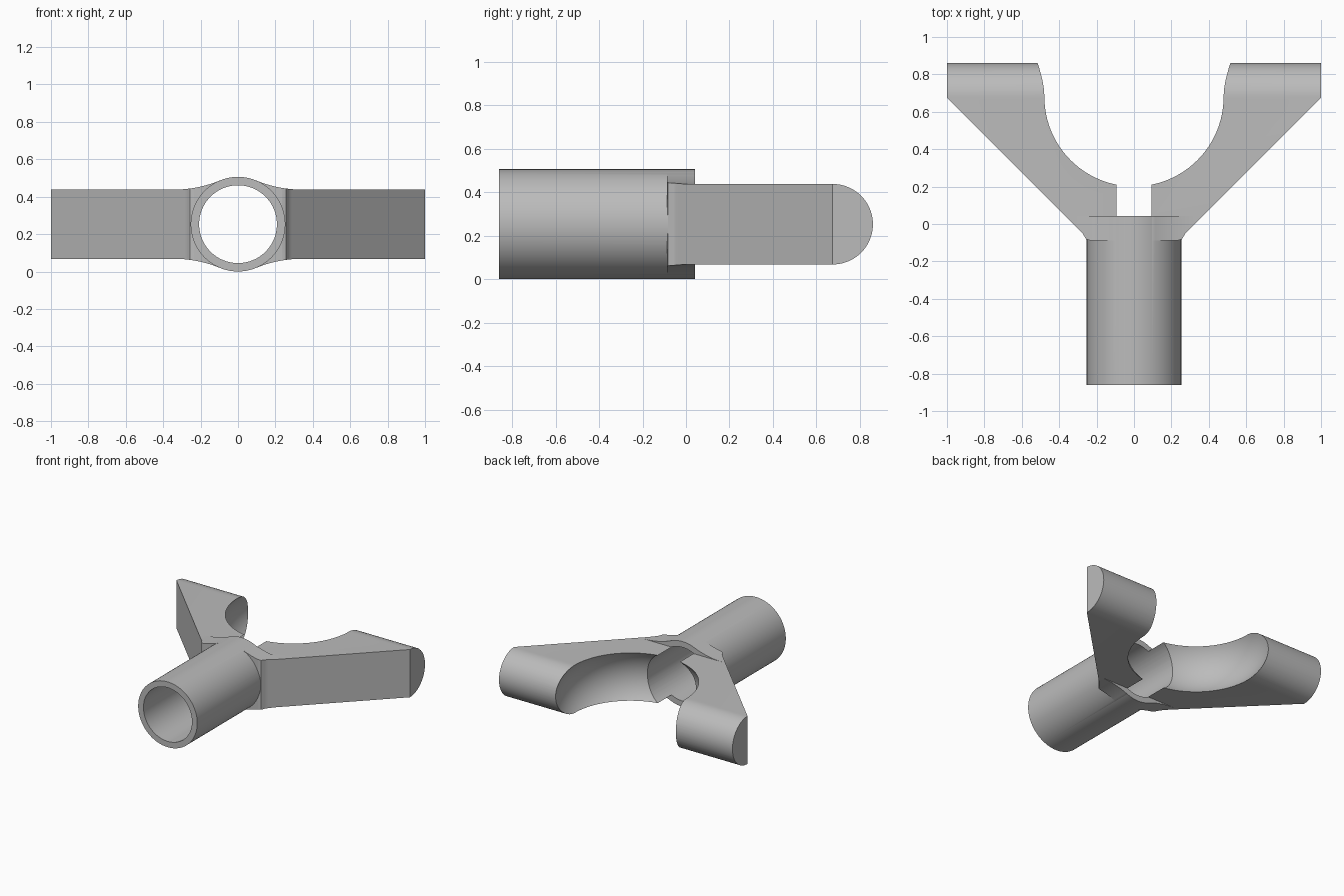
import bpy, bmesh
from math import sin, cos, pi, sqrt, atan2, radians
from mathutils import Vector

cube = bpy.data.objects.get("Cube")
if cube:
    bpy.data.objects.remove(cube, do_unlink=True)

MID = 0.253      # height of the tube axis
R_OUT, R_IN = 0.253, 0.208
HALF = 0.185     # half thickness of the arms
FRONT, TUBE_END, ROUND_Y = -0.86, 0.042, 0.675

grey = bpy.data.materials.new("light grey")
grey.use_nodes = True
colour = (0.5, 0.5, 0.5, 1)
grey.diffuse_color = colour
grey.node_tree.nodes["Principled BSDF"].inputs["Base Color"].default_value = colour


def make(name, bm):
    bmesh.ops.recalc_face_normals(bm, faces=bm.faces)
    mesh = bpy.data.meshes.new(name)
    bm.to_mesh(mesh)
    bm.free()
    mesh.materials.append(grey)
    ob = bpy.data.objects.new(name, mesh)
    bpy.context.collection.objects.link(ob)
    return ob


def prism(name, points, place, lo, hi):
    """Extrude a 2D outline from lo to hi; place maps (a, b, depth) to 3D."""
    bm = bmesh.new()
    face = bm.faces.new([bm.verts.new(place(a, b, lo)) for a, b in points])
    out = bmesh.ops.extrude_face_region(bm, geom=[face], use_keep_orig=True)
    shift = Vector(place(0, 0, hi)) - Vector(place(0, 0, lo))
    verts = [v for v in out["geom"] if isinstance(v, bmesh.types.BMVert)]
    bmesh.ops.translate(bm, verts=verts, vec=shift)
    return make(name, bm)


def along_x(a, b, d):
    return (d, a, MID + b)


def along_y(a, b, d):
    return (a, d, MID + b)


def along_z(a, b, d):
    return (a, b, d)


def arc(cx, cy, r, start, end, steps):
    angles = [start + (end - start) * i / steps for i in range(steps + 1)]
    return [(cx + r * cos(t), cy + r * sin(t)) for t in angles]


def combine(body, tool, operation):
    mod = body.modifiers.new(operation.lower(), "BOOLEAN")
    mod.operation, mod.object, mod.solver = operation, tool, "EXACT"
    bpy.context.view_layer.objects.active = body
    bpy.ops.object.modifier_apply(modifier=mod.name)
    bpy.data.objects.remove(tool, do_unlink=True)


# Arm slab with a rounded back edge
slab = [(-0.1, HALF), (-0.1, -HALF)] + arc(ROUND_Y, 0, HALF, -pi / 2, pi / 2, 40)
yoke = prism("yoke", slab, along_x, -1, 1)

# Concave blend from the tube to the flat arms
f = 0.64
cx = sqrt((R_OUT + f) ** 2 - (HALF + f) ** 2)
touch = atan2(-(HALF + f), -cx)
quarter = arc(cx, HALF + f, f, touch, -pi / 2, 14)
right = quarter + [(x, -z) for x, z in reversed(quarter)]
web = right + [(-x, z) for x, z in reversed(right)]
combine(yoke, prism("web", web, along_y, -0.1, TUBE_END), "UNION")

# V-shaped outline trims the slab and the blend
side = [(0.235, -0.088), (0.256, -0.082), (0.275, -0.05), (1, ROUND_Y), (1, 0.95)]
outline = side + [(-x, y) for x, y in reversed(side)]
combine(yoke, prism("outline", outline, along_z, -0.2, 0.8), "INTERSECT")

# Socket tube
tube = prism("tube", arc(0, 0, R_OUT, 0, 2 * pi, 96)[:-1], along_y, FRONT, TUBE_END)
combine(yoke, tube, "UNION")

# Barrel-shaped cutter hollows the fork
groove_r, widest, reach = 0.29, 0.546, 0.22
bm = bmesh.new()
rings = []
for i in range(25):
    z = -reach + 2 * reach * i / 24
    r = widest - groove_r + sqrt(groove_r ** 2 - z ** 2)
    rings.append([bm.verts.new((x, y, MID + z))
                  for x, y in arc(0, 0.68, r, 0, 2 * pi, 96)[:-1]])
for low, high in zip(rings, rings[1:]):
    for j in range(96):
        k = (j + 1) % 96
        bm.faces.new((low[j], low[k], high[k], high[j]))
bm.faces.new(rings[0])
bm.faces.new(rings[-1])
combine(yoke, make("fork_cutter", bm), "DIFFERENCE")

# Bore runs right through the tube and the root of the fork
bore = prism("bore", arc(0, 0, R_IN, 0, 2 * pi, 96)[:-1], along_y, -1, 0.5)
combine(yoke, bore, "DIFFERENCE")

bpy.ops.object.select_all(action="DESELECT")
yoke.select_set(True)
bpy.context.view_layer.objects.active = yoke
bpy.ops.object.shade_smooth_by_angle(angle=radians(25))
